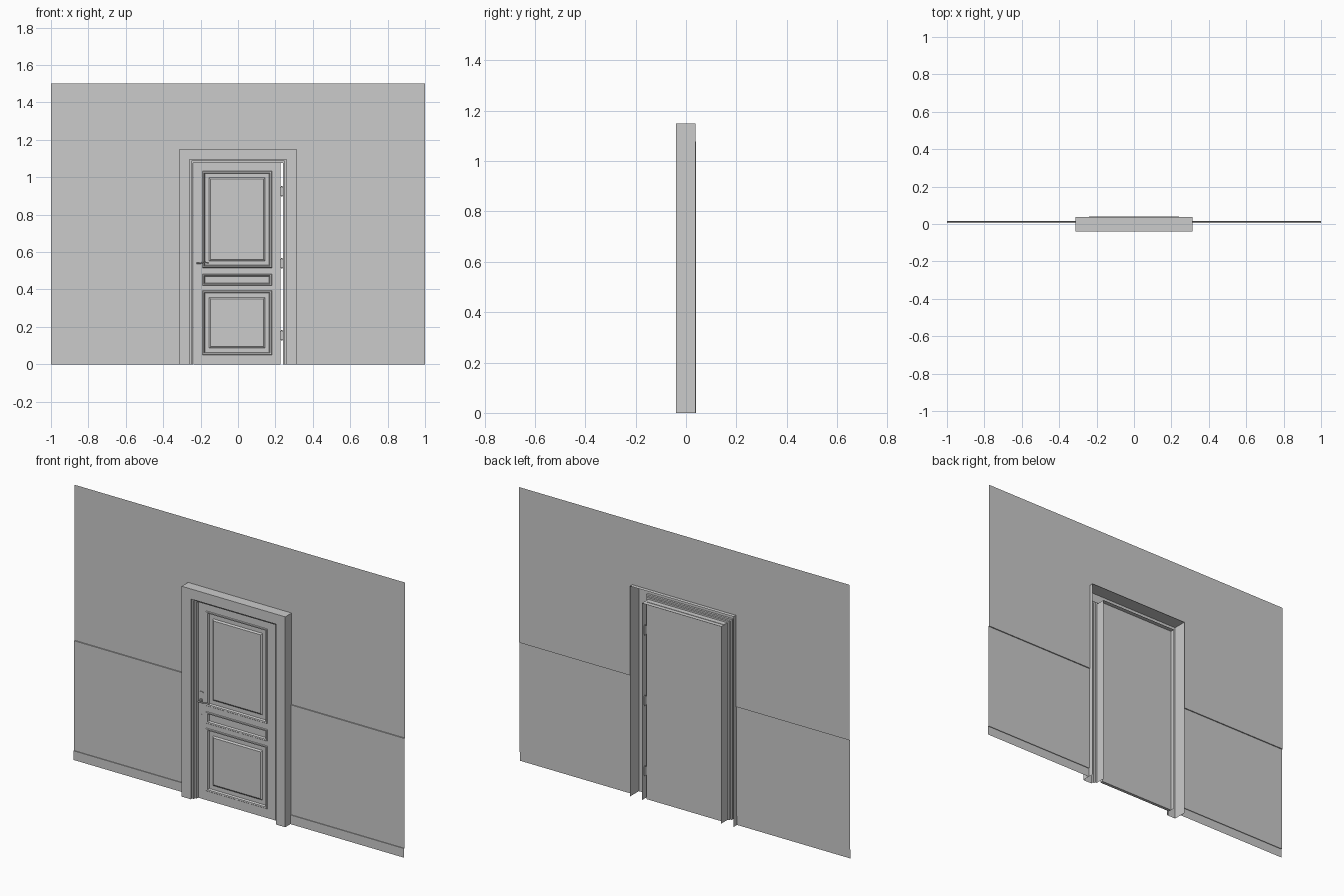
import bpy, bmesh
from math import radians
from mathutils import Matrix, Vector

if "Cube" in bpy.data.objects:
    bpy.data.objects.remove(bpy.data.objects["Cube"])


def finish(bm, name, smooth=False):
    bmesh.ops.remove_doubles(bm, verts=bm.verts, dist=1e-5)
    mesh = bpy.data.meshes.new(name)
    bm.to_mesh(mesh)
    bm.free()
    ob = bpy.data.objects.new(name, mesh)
    bpy.context.collection.objects.link(ob)
    if smooth:
        bpy.context.view_layer.objects.active = ob
        ob.select_set(True)
        bpy.ops.object.shade_smooth_by_angle(angle=radians(35))
        ob.select_set(False)
    return ob


def face(bm, pts):
    return bm.faces.new([bm.verts.new(p) for p in pts])


def box(bm, x0, x1, y0, y1, z0, z1):
    m = Matrix.Translation(((x0 + x1) / 2, (y0 + y1) / 2, (z0 + z1) / 2)) @ \
        Matrix.Diagonal((x1 - x0, y1 - y0, z1 - z0, 1))
    return bmesh.ops.create_cube(bm, size=1, matrix=m)


def cylinder(bm, centre, r, depth, axis='Z', sides=16):
    rot = {'Z': Matrix(), 'Y': Matrix.Rotation(radians(90), 4, 'X'),
           'X': Matrix.Rotation(radians(90), 4, 'Y')}[axis]
    bmesh.ops.create_cone(bm, cap_ends=True, segments=sides, radius1=r, radius2=r,
                          depth=depth, matrix=Matrix.Translation(centre) @ rot)


OUT, TOP = 0.313, 1.15

# Wall: thin sheet stepping forward at the dado line and the baseboard
bm = bmesh.new()
profile = [(0.006, 0), (0.006, 0.05), (0.010, 0.05), (0.010, 0.65),
           (0.016, 0.65), (0.016, TOP), (0.016, 1.5)]
for xa, xb in ((-1, -OUT), (OUT, 1)):
    for (ya, za), (yb, zb) in zip(profile, profile[1:]):
        face(bm, [(xa, ya, za), (xb, ya, za), (xb, yb, zb), (xa, yb, zb)])
face(bm, [(-OUT, 0.016, TOP), (OUT, 0.016, TOP), (OUT, 0.016, 1.5), (-OUT, 0.016, 1.5)])
finish(bm, "wall")

# Door casing: stepped profile swept around the opening, open at the back
bm = bmesh.new()
profile = [(OUT, 0.037), (OUT, -0.039), (0.258, -0.039), (0.258, -0.027),
           (0.249, -0.027), (0.249, -0.016), (0.240, -0.016), (0.240, 0.039)]


def around(w, y):
    t = TOP - (OUT - w)
    return [(-w, y, 0), (-w, y, t), (w, y, t), (w, y, 0)]


for p, q in zip(profile, profile[1:]):
    a, b = around(*p), around(*q)
    for i in range(3):
        face(bm, [a[i], a[i + 1], b[i + 1], b[i]])
finish(bm, "door_casing")

# Door leaf: front grid with nested moulding rings in the panel cells
bm = bmesh.new()
FRONT, BACK = -0.002, 0.015
xs = [-0.239, -0.191, 0.181, 0.228]
zs = [0.0, 0.05, 0.394, 0.42, 0.484, 0.516, 1.034, 1.079]
frame = [(0, 0), (0.003, -0.004), (0.010, -0.003), (0.014, 0.007)]
field = frame + [(0.036, 0.007), (0.044, 0.001)]


def rect(x0, x1, z0, z1, inset, y):
    return [(x0 + inset, y, z0 + inset), (x1 - inset, y, z0 + inset),
            (x1 - inset, y, z1 - inset), (x0 + inset, y, z1 - inset)]


for i in range(3):
    for j in range(7):
        cell = (xs[i], xs[i + 1], zs[j], zs[j + 1])
        rings = [(0, 0)]
        if i == 1 and j in (1, 3, 5):
            rings = frame if j == 3 else field
        loops = [rect(*cell, d, FRONT + dy) for d, dy in rings]
        for a, b in zip(loops, loops[1:]):
            for k in range(4):
                n = (k + 1) % 4
                face(bm, [a[k], a[n], b[n], b[k]])
        face(bm, loops[-1])
edge = (xs[0], xs[-1], zs[0], zs[-1])
a, b = rect(*edge, 0, FRONT), rect(*edge, 0, BACK)
for k in range(4):
    n = (k + 1) % 4
    face(bm, [a[n], a[k], b[k], b[n]])
face(bm, b[::-1])
finish(bm, "door_leaf")

# Hinges: knuckle barrel with end caps and a leaf plate
for n, z in enumerate((0.155, 0.54, 0.925)):
    bm = bmesh.new()
    cylinder(bm, (0.234, 0.020, z), 0.005, 0.046, sides=12)
    for s in (-1, 1):
        cylinder(bm, (0.234, 0.020, z + s * 0.025), 0.0035, 0.006, sides=12)
    box(bm, 0.228, 0.2395, 0.013, 0.016, z - 0.022, z + 0.022)
    finish(bm, f"hinge_{n + 1}", True)

# Handle: back plate, neck, lever and keyhole boss
bm = bmesh.new()
geo = box(bm, -0.230, -0.206, -0.005, -0.001, 0.435, 0.587)
upright = [e for e in {e for v in geo["verts"] for e in v.link_edges}
           if abs(e.verts[0].co.y - e.verts[1].co.y) > 0.001]
bmesh.ops.bevel(bm, geom=upright, offset=0.007, segments=3, affect='EDGES', profile=0.5)
finish(bm, "handle_plate", True)

bm = bmesh.new()
cylinder(bm, (-0.218, -0.007, 0.541), 0.008, 0.006, 'Y')
cylinder(bm, (-0.218, -0.017, 0.541), 0.004, 0.024, 'Y')
cylinder(bm, (-0.218, -0.006, 0.46), 0.005, 0.003, 'Y')
finish(bm, "handle_neck", True)

curve = bpy.data.curves.new("handle_lever", 'CURVE')
curve.dimensions = '3D'
curve.bevel_depth = 0.004
curve.bevel_resolution = 3
curve.use_fill_caps = True
path = [(-0.222, -0.028, 0.540), (-0.20, -0.029, 0.541), (-0.178, -0.029, 0.545), (-0.156, -0.027, 0.541)]
sp = curve.splines.new('BEZIER')
sp.bezier_points.add(len(path) - 1)
for bp, co in zip(sp.bezier_points, path):
    bp.co = Vector(co)
    bp.handle_left_type = bp.handle_right_type = 'AUTO'
sp.resolution_u = 5
bpy.context.collection.objects.link(bpy.data.objects.new("handle_lever", curve))
